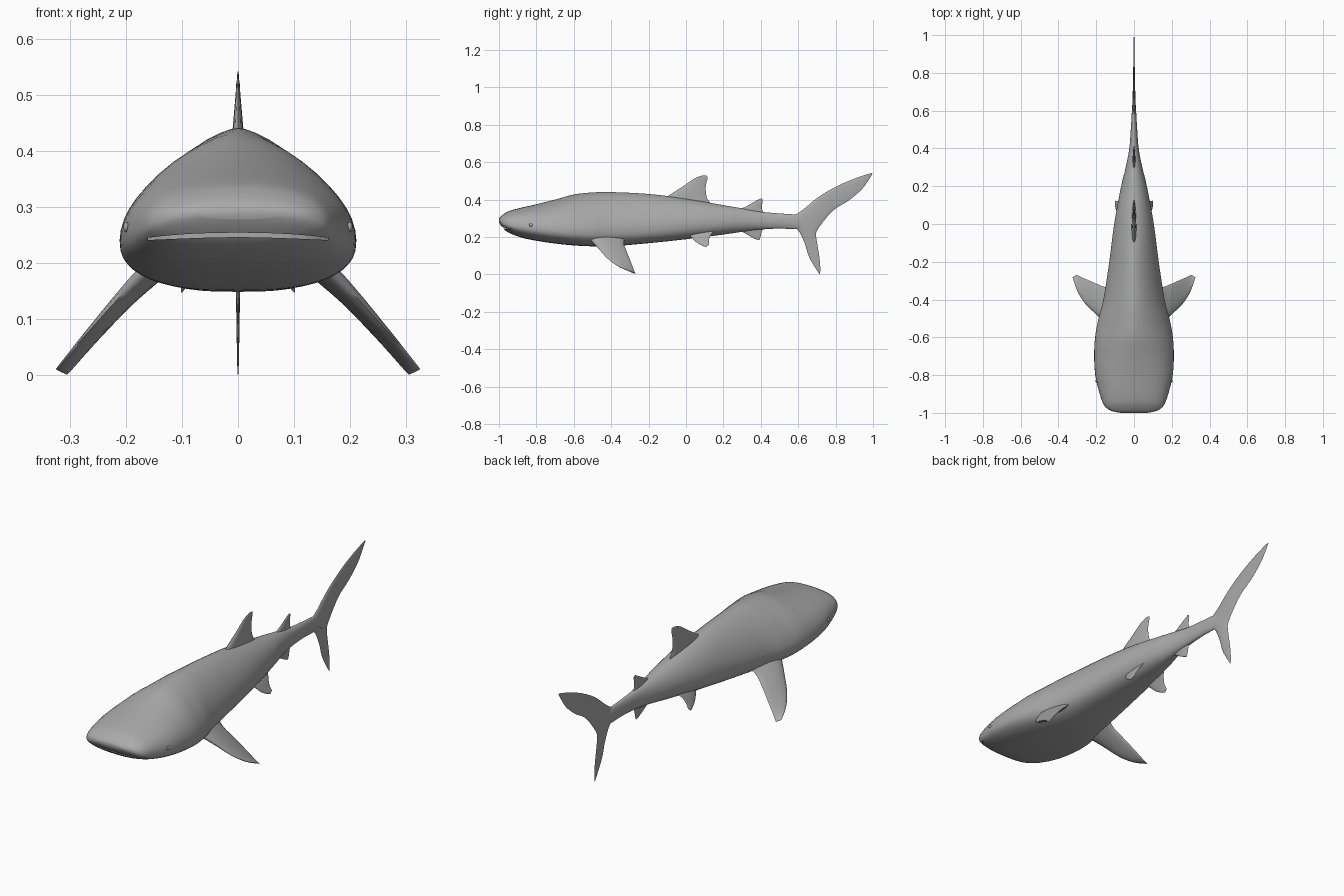
import bpy, bmesh, math
from mathutils import Vector

skin = bpy.data.materials.new("grey_skin")
skin.diffuse_color = (0.4, 0.4, 0.4, 1)


def spline(rows, steps):
    """Smooth rows of numbers with a Catmull-Rom curve."""
    out = []
    n = len(rows)
    for i in range(n - 1):
        p = [rows[max(i - 1, 0)], rows[i], rows[i + 1], rows[min(i + 2, n - 1)]]
        for s in range(steps):
            t = s / steps
            out.append([0.5 * (2 * b + (c - a) * t + (2 * a - 5 * b + 4 * c - d) * t * t
                               + (3 * b - a - 3 * c + d) * t ** 3) for a, b, c, d in zip(*p)])
    return out + [list(rows[-1])]


def loft(name, rings, angle=50):
    """Skin closed rings of points and cap both ends."""
    bm = bmesh.new()
    vs = [[bm.verts.new(p) for p in r] for r in rings]
    n = len(rings[0])
    for a, b in zip(vs, vs[1:]):
        for i in range(n):
            bm.faces.new((a[i], a[(i + 1) % n], b[(i + 1) % n], b[i]))
    bm.faces.new(vs[0])
    bm.faces.new(vs[-1])
    bmesh.ops.recalc_face_normals(bm, faces=bm.faces)
    me = bpy.data.meshes.new(name)
    bm.to_mesh(me)
    bm.free()
    ob = bpy.data.objects.new(name, me)
    bpy.context.collection.objects.link(ob)
    me.materials.append(skin)
    smooth(ob, angle)
    return ob


def smooth(ob, angle=50):
    bpy.ops.object.select_all(action='DESELECT')
    ob.select_set(True)
    bpy.context.view_layer.objects.active = ob
    bpy.ops.object.shade_smooth_by_angle(angle=math.radians(angle))


def fin(name, rows, normal=(1, 0, 0)):
    """Rows hold leading point, trailing point and half thickness."""
    nrm = Vector(normal).normalized()
    rings = []
    for r in spline(rows, 5):
        le, te, th = Vector(r[0:3]), Vector(r[3:6]), max(r[6], 0.0008)
        ring = []
        for k in range(16):
            a = 2 * math.pi * k / 16
            c = (1 - math.cos(a)) / 2
            # rounded leading edge, thin trailing edge
            ring.append(le.lerp(te, c) + nrm * th * math.sin(a) * (1.25 - 0.6 * c))
        rings.append(ring)
    return loft(name, rings, 70)


def flat_fin(name, rows):
    """Upright fin on the centre line, rows: ly, lz, ty, tz, half thickness."""
    return fin(name, [(0, a, b, 0, c, d, t) for a, b, c, d, t in rows])


# body rows: y, half width, top, bottom, height of widest point
BODY = [
    (-1.0, 0.07, 0.298, 0.279, 0.288), (-0.99, 0.118, 0.311, 0.262, 0.282),
    (-0.97, 0.15, 0.326, 0.238, 0.272), (-0.94, 0.168, 0.341, 0.219, 0.264),
    (-0.88, 0.187, 0.357, 0.197, 0.255), (-0.8, 0.205, 0.375, 0.18, 0.247),
    (-0.7, 0.211, 0.400, 0.165, 0.24), (-0.6, 0.206, 0.427, 0.155, 0.235),
    (-0.5, 0.188, 0.438, 0.15, 0.235), (-0.4, 0.162, 0.440, 0.15, 0.24),
    (-0.2, 0.131, 0.43, 0.167, 0.255), (0, 0.105, 0.405, 0.188, 0.27),
    (0.2, 0.068, 0.37, 0.213, 0.28), (0.3, 0.044, 0.353, 0.228, 0.283),
    (0.4, 0.025, 0.335, 0.24, 0.285), (0.5, 0.017, 0.326, 0.245, 0.285),
    (0.6, 0.011, 0.318, 0.242, 0.28), (0.68, 0.003, 0.30, 0.25, 0.278)]
rings = []
for y, w, top, bot, mid in spline(BODY, 4):
    k = min(max((y + 0.95) / 0.4, 0), 1)
    tail = min(max((y + 0.2) / 0.5, 0), 1)
    up = 2.3 - 0.7 * k + 0.4 * tail       # peaked back, rounder snout and tail
    low = 2.3 + 0.5 * k - 0.8 * tail      # flat belly
    ring = []
    for i in range(48):
        a = 2 * math.pi * i / 48
        c, s = math.cos(a), math.sin(a)
        e = 2 / (up if s > 0 else low)
        h = (top - mid) if s > 0 else (mid - bot)
        ring.append((w * math.copysign(abs(c) ** e, c), y, mid + h * math.copysign(abs(s) ** e, s)))
    rings.append(ring)
body = loft("body", rings)

# mouth slit: thin curved cutter following the front of the snout
slit = []
for i in range(25):
    x = -0.16 + 0.32 * i / 24
    u = abs(x) / 0.16
    z, back, h = 0.25 - 0.007 * u * u, -0.963 + 0.045 * u ** 4, 0.004 - 0.002 * u ** 4
    slit.append([(x, -1.1, z - h), (x, back, z - h), (x, back, z + h), (x, -1.1, z + h)])
cutter = loft("mouth_cutter", slit)
mod = body.modifiers.new("mouth", 'BOOLEAN')
mod.object, mod.operation, mod.solver = cutter, 'DIFFERENCE', 'EXACT'
bpy.context.view_layer.objects.active = body
bpy.ops.object.modifier_apply(modifier="mouth")
bpy.data.objects.remove(cutter)
smooth(body, 40)

# fins on the centre line
flat_fin("dorsal_fin", [
    (-0.13, 0.395, 0.14, 0.37, 0.014), (-0.08, 0.43, 0.112, 0.41, 0.011),
    (-0.01, 0.475, 0.105, 0.46, 0.007), (0.04, 0.51, 0.11, 0.495, 0.004),
    (0.075, 0.525, 0.115, 0.515, 0.003), (0.095, 0.53, 0.112, 0.527, 0.001)])
flat_fin("second_dorsal_fin", [
    (0.28, 0.345, 0.42, 0.32, 0.008), (0.32, 0.363, 0.406, 0.35, 0.006),
    (0.36, 0.385, 0.407, 0.375, 0.004), (0.39, 0.402, 0.41, 0.395, 0.002),
    (0.4, 0.406, 0.407, 0.403, 0.001)])
flat_fin("anal_fin", [
    (0.28, 0.24, 0.42, 0.255, 0.008), (0.315, 0.22, 0.405, 0.23, 0.005),
    (0.35, 0.2, 0.4, 0.207, 0.003), (0.375, 0.187, 0.395, 0.19, 0.002),
    (0.387, 0.183, 0.392, 0.184, 0.001)])
flat_fin("upper_tail_lobe", [
    (0.56, 0.305, 0.69, 0.205, 0.010), (0.62, 0.342, 0.71, 0.25, 0.008),
    (0.71, 0.415, 0.785, 0.34, 0.006), (0.81, 0.473, 0.87, 0.395, 0.004),
    (0.9, 0.512, 0.94, 0.455, 0.003), (0.97, 0.536, 0.98, 0.51, 0.002),
    (0.994, 0.541, 0.997, 0.538, 0.001)])
flat_fin("lower_tail_lobe", [
    (0.57, 0.26, 0.7, 0.26, 0.008), (0.605, 0.228, 0.695, 0.215, 0.006),
    (0.635, 0.165, 0.702, 0.16, 0.004), (0.655, 0.1, 0.712, 0.1, 0.003),
    (0.685, 0.045, 0.718, 0.04, 0.002), (0.712, 0.003, 0.717, 0.001, 0.001)])

# paired fins and eyes
for s, side in ((1, "right"), (-1, "left")):
    fin("pectoral_fin_" + side, [
        (s * x, a, z + 0.01, s * (x - 0.02), b, z, t) for x, z, a, b, t in (
            (0.13, 0.205, -0.545, -0.32, 0.022), (0.172, 0.168, -0.505, -0.333, 0.019),
            (0.215, 0.125, -0.465, -0.318, 0.014), (0.26, 0.075, -0.42, -0.298, 0.010),
            (0.295, 0.035, -0.365, -0.283, 0.007), (0.318, 0.008, -0.305, -0.272, 0.004),
            (0.325, 0.001, -0.282, -0.27, 0.001))], (s * 0.72, 0, 0.69))
    fin("pelvic_fin_" + side, [
        (s * x, a, z, s * x, b, z + 0.008, t) for x, z, a, b, t in (
            (0.06, 0.225, 0.0, 0.15, 0.008), (0.076, 0.197, 0.03, 0.13, 0.006),
            (0.088, 0.172, 0.055, 0.122, 0.004), (0.098, 0.152, 0.09, 0.124, 0.003),
            (0.101, 0.147, 0.108, 0.118, 0.001))], (s * 0.9, 0, 0.43))
    bpy.ops.mesh.primitive_uv_sphere_add(segments=12, ring_count=8, radius=0.009,
                                         location=(s * 0.199, -0.83, 0.264))
    eye = bpy.context.object
    eye.name = "eye_" + side
    eye.scale.x = 0.6
    eye.data.materials.append(skin)
    smooth(eye)
